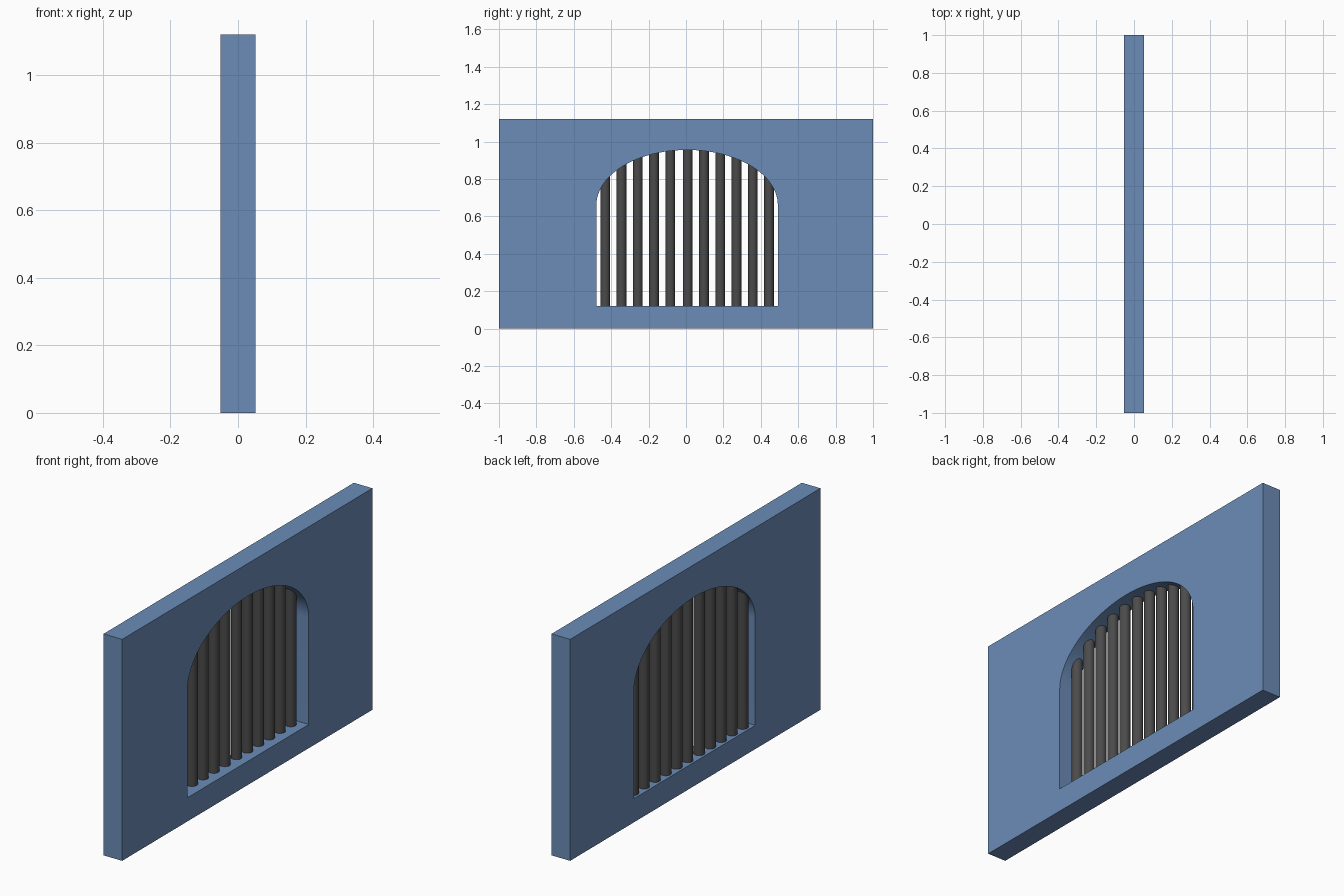
import bpy, math
from mathutils import Matrix

if "Cube" in bpy.data.objects:
    bpy.data.objects.remove(bpy.data.objects["Cube"])

HALF_T = 0.052          # half wall thickness
HEIGHT = 1.12
CY, RY = 0.006, 0.485   # opening centre and half width
SILL, SPRING, RISE = 0.12, 0.66, 0.295


def material(name, rgb):
    m = bpy.data.materials.new(name)
    m.diffuse_color = (*rgb, 1)
    m.use_nodes = True
    m.node_tree.nodes["Principled BSDF"].inputs["Base Color"].default_value = m.diffuse_color
    return m


blue = material("wall blue", (0.147, 0.262, 0.474))
grey = material("bar dark grey", (0.07, 0.07, 0.07))


def arch_z(y):
    return SPRING + RISE * math.sqrt(max(0, 1 - ((y - CY) / RY) ** 2))


# Wall: rectangle with an arched opening, drawn in (y, z) and extruded along x
outer = [(-1, 0), (1, 0), (1, HEIGHT), (-1, HEIGHT)]
opening = [(CY - RY, SILL), (CY + RY, SILL)]
for i in range(49):
    a = math.pi * i / 48
    opening.append((CY + RY * math.cos(a), SPRING + RISE * math.sin(a)))

curve = bpy.data.curves.new("wall_profile", 'CURVE')
curve.dimensions = '2D'
curve.fill_mode = 'BOTH'
curve.extrude = HALF_T
for pts in (outer, opening):
    s = curve.splines.new('POLY')
    s.points.add(len(pts) - 1)
    for p, (y, z) in zip(s.points, pts):
        p.co = (y, z, 0, 1)
    s.use_cyclic_u = True
wall = bpy.data.objects.new("wall", curve)
bpy.context.collection.objects.link(wall)
bpy.context.view_layer.objects.active = wall
wall.select_set(True)
bpy.ops.object.convert(target='MESH')
wall = bpy.context.object
wall.name = "wall"
# Local x -> y, local y -> z, local z -> x
wall.data.transform(Matrix(((0, 0, 1, 0), (1, 0, 0, 0), (0, 1, 0, 0), (0, 0, 0, 1))))
wall.data.materials.clear()
wall.data.materials.append(blue)
bpy.ops.object.shade_smooth_by_angle(angle=math.radians(30))

# Bars: two evenly spaced groups, ends set into the sill and the arch
bar_ys = [-0.432 + 0.087 * i for i in range(5)] + [0.009 + 0.087 * i for i in range(6)]
for i, y in enumerate(bar_ys):
    inner_y = y + (0.026 if y < CY else -0.026)
    bottom, top = SILL - 0.01, arch_z(inner_y) + 0.01
    bpy.ops.mesh.primitive_cylinder_add(vertices=32, radius=0.026, depth=top - bottom,
                                        location=(-0.015, y, (top + bottom) / 2))
    bar = bpy.context.object
    bar.name = f"bar_{i + 1}"
    bar.data.materials.append(grey)
    bpy.ops.object.shade_smooth_by_angle(angle=math.radians(30))
